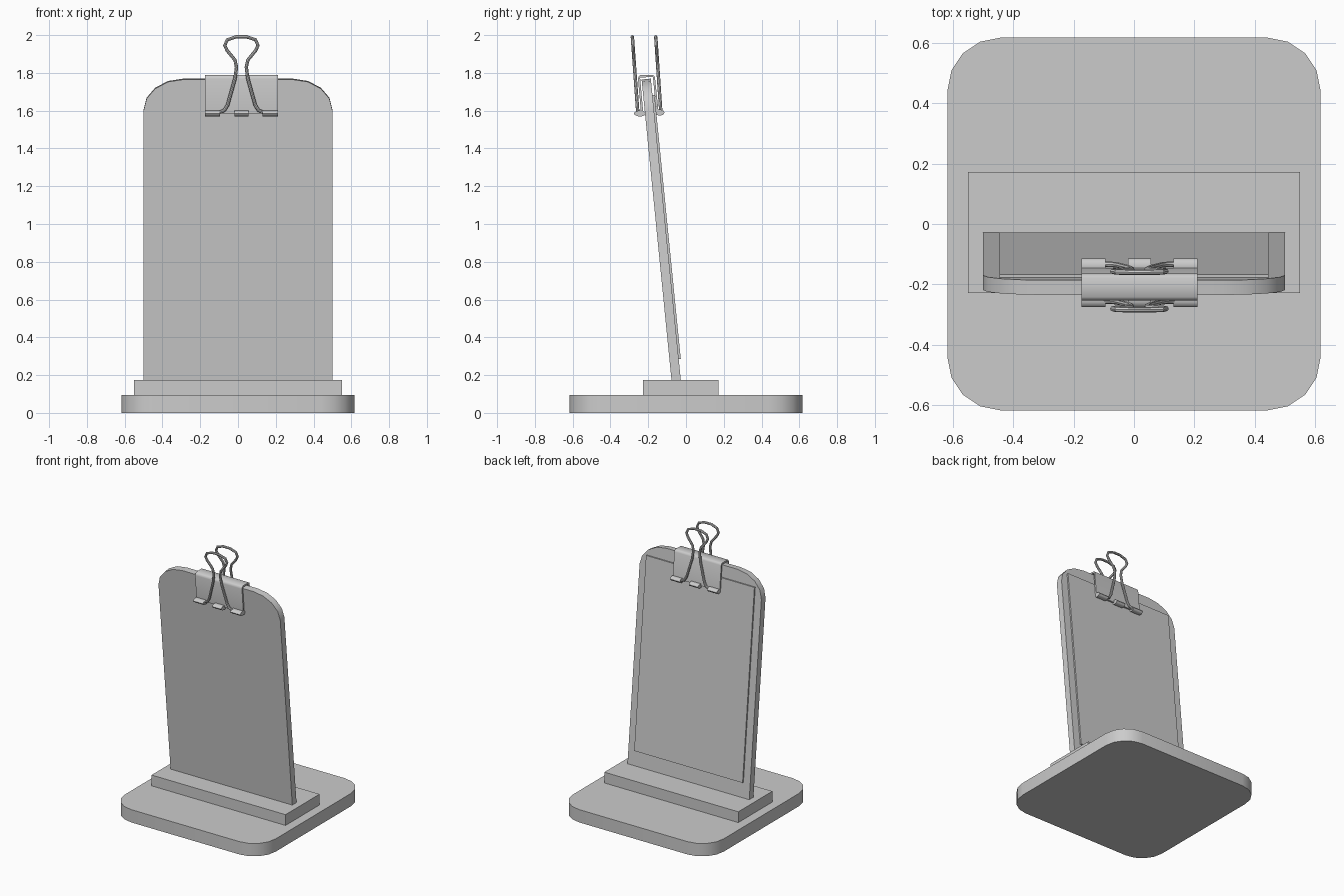
import bpy, bmesh, math
from mathutils import Matrix

if "Cube" in bpy.data.objects:
    bpy.data.objects.remove(bpy.data.objects["Cube"])

CX = 0.018                      # clip centre in x
TILT = math.atan(0.0994)        # backward lean of the board


def finish(obj, smooth=True):
    bpy.ops.object.select_all(action='DESELECT')
    obj.select_set(True)
    bpy.context.view_layer.objects.active = obj
    if smooth:
        bpy.ops.object.shade_smooth_by_angle(angle=math.radians(40))
    return obj


def prism(name, pts, depth, matrix, smooth=True):
    """Extrude a 2D outline along local z, then place it with matrix."""
    bm = bmesh.new()
    face = bm.faces.new([bm.verts.new((a, b, 0)) for a, b in pts])
    ext = bmesh.ops.extrude_face_region(bm, geom=[face])
    for v in ext['geom']:
        if isinstance(v, bmesh.types.BMVert):
            v.co.z += depth
    bmesh.ops.transform(bm, matrix=matrix, verts=bm.verts)
    bmesh.ops.recalc_face_normals(bm, faces=bm.faces)
    mesh = bpy.data.meshes.new(name)
    bm.to_mesh(mesh)
    bm.free()
    obj = bpy.data.objects.new(name, mesh)
    bpy.context.collection.objects.link(obj)
    return finish(obj, smooth)


def corner(cx, cy, rx, ry, start, n=4):
    return [(cx + rx * math.cos(math.radians(start + 90 * i / n)),
             cy + ry * math.sin(math.radians(start + 90 * i / n))) for i in range(n + 1)]


def rect(x, y0, y1):
    return [(-x, y0), (x, y0), (x, y1), (-x, y1)]


# axis maps: outline (a, b) to (x, z) going back in y, or to (y, z) going along x
XZ = Matrix(((1, 0, 0, 0), (0, 0, 1, 0), (0, 1, 0, 0), (0, 0, 0, 1)))


def yz(x0):
    return Matrix(((0, 0, 1, x0), (1, 0, 0, 0), (0, 1, 0, 0), (0, 0, 0, 1)))


# base plate with rounded corners, and the block on it
r, hx, hy = 0.175, 0.618, 0.617
outline = (corner(hx - r, hy - r, r, r, 0) + corner(r - hx, hy - r, r, r, 90)
           + corner(r - hx, r - hy, r, r, 180) + corner(hx - r, r - hy, r, r, 270))
prism("base_plate", outline, 0.095, Matrix())
prism("support_block", rect(0.55, -0.228, 0.172), 0.082, Matrix.Translation((0, 0, 0.093)), False)

# leaning board, rounded at the top, with a sheet on its back
lean = Matrix.Translation((0, -0.0695, 0.1)) @ Matrix.Rotation(TILT, 4, 'X')
top = 1.673
board = ([(-0.5, 0), (0.5, 0)] + corner(0.29, top - 0.165, 0.21, 0.165, 0)
         + corner(-0.29, top - 0.165, 0.21, 0.165, 90))
prism("board", board, 0.049, lean @ XZ)
prism("paper_sheet", rect(0.445, 0.18, 1.585), 0.012,
      lean @ Matrix.Translation((0, 0.048, 0)) @ XZ, False)

# clip body: thin folded channel over the top of the board
outer = [(-0.238, 1.585), (-0.254, 1.768), (-0.251, 1.780), (-0.242, 1.788),
         (-0.178, 1.790), (-0.169, 1.785), (-0.164, 1.774), (-0.145, 1.590)]
inner = [(-0.157, 1.590), (-0.175, 1.778), (-0.243, 1.776), (-0.226, 1.585)]
prism("clip_body", outer + inner, 0.385, yz(CX - 0.1925))

# wire outline: half offsets from the clip centre and heights
half = [(0.175, 1.587), (0.12, 1.589), (0.09, 1.602), (0.073, 1.63), (0.034, 1.77),
        (0.026, 1.83), (0.034, 1.868), (0.075, 1.918), (0.088, 1.945),
        (0.075, 1.975), (0.028, 1.991)]
wire = [(-x, z) for x, z in half] + [(x, z) for x, z in reversed(half)]

for side, y0, y1, ry, zc in (("front", -0.255, -0.284, 0.031, 1.585),
                             ("back", -0.133, -0.160, 0.025, 1.590)):
    # curled hinges along the lower edge
    yc = -0.244 if side == "front" else -0.139
    ring = [(yc + ry * math.cos(math.tau * i / 12), zc + 0.016 * math.sin(math.tau * i / 12))
            for i in range(12)]
    for label, xo, w in (("left", -0.1525, 0.08), ("middle", 0, 0.075), ("right", 0.1525, 0.08)):
        prism(f"clip_{side}_{label}_hinge", ring, w, yz(CX + xo - w / 2))

    # bent wire handle
    curve = bpy.data.curves.new(f"clip_{side}_handle", 'CURVE')
    curve.dimensions = '3D'
    curve.bevel_depth = 0.009
    curve.bevel_resolution = 2
    curve.use_fill_caps = True
    spline = curve.splines.new('POLY')
    spline.points.add(len(wire) - 1)
    for p, (x, z) in zip(spline.points, wire):
        t = (z - 1.587) / 0.404
        p.co = (CX + x, y0 + (y1 - y0) * t, z, 1)
    handle = bpy.data.objects.new(f"clip_{side}_handle", curve)
    bpy.context.collection.objects.link(handle)
    finish(handle, False)
    bpy.ops.object.convert(target='MESH')
    finish(bpy.context.view_layer.objects.active)
